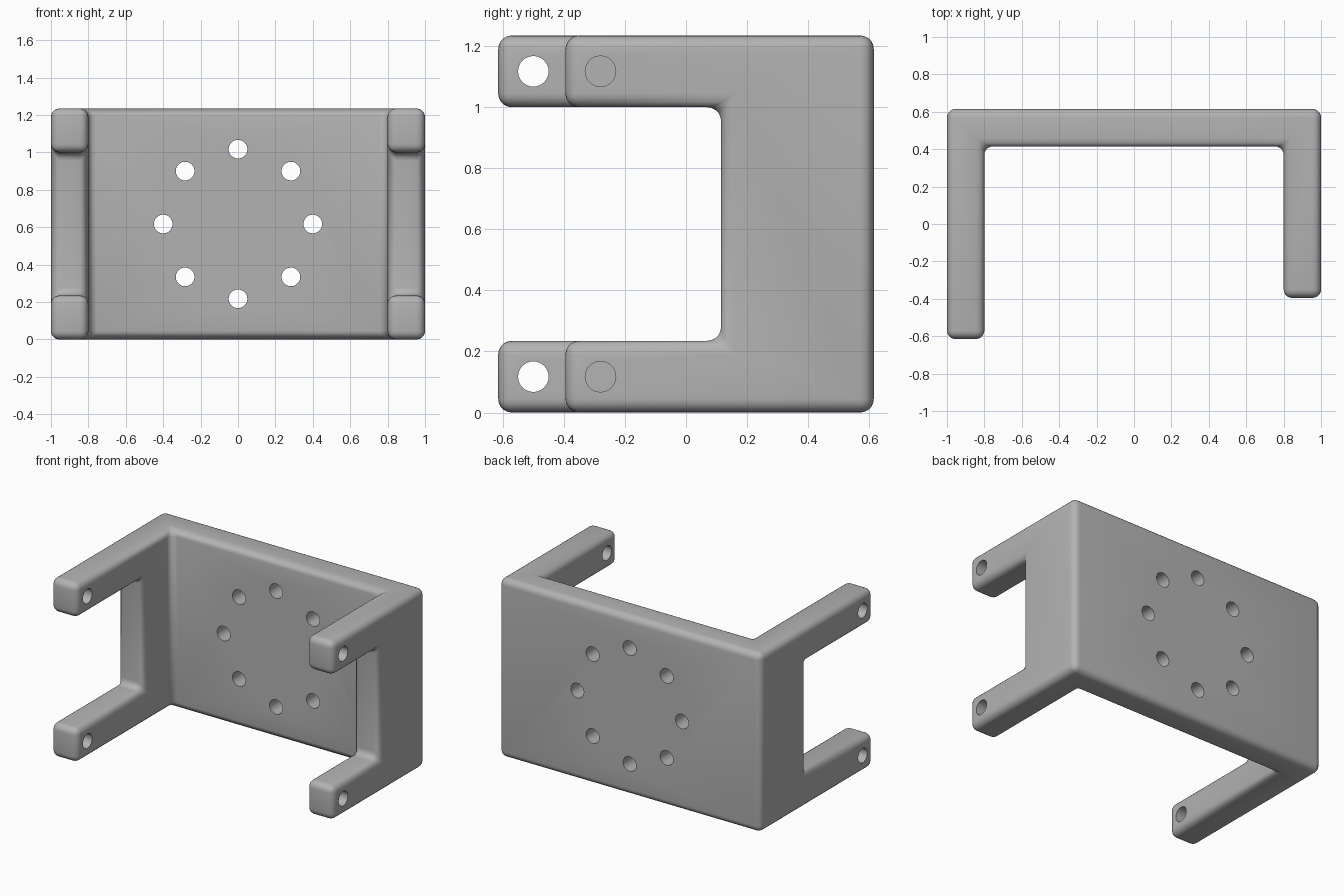
import bpy, bmesh, math
from mathutils import Matrix, Vector

cube = bpy.data.objects.get("Cube")
if cube:
    bpy.data.objects.remove(cube)

HEIGHT = 1.235
BACK = 0.615       # outer face of the back plate
WALL = 0.2         # plate thickness
LONG, SHORT = -0.615, -0.395   # front ends of the two arm pairs
ARM = 0.235        # arm height

grey = bpy.data.materials.new("satin_grey")
grey.use_nodes = True
colour = (0.45, 0.45, 0.45, 1)
grey.diffuse_color = colour
grey.node_tree.nodes["Principled BSDF"].inputs["Base Color"].default_value = colour


def make_object(name, bm):
    bmesh.ops.recalc_face_normals(bm, faces=bm.faces)
    mesh = bpy.data.meshes.new(name)
    bm.to_mesh(mesh)
    bm.free()
    mesh.materials.append(grey)
    obj = bpy.data.objects.new(name, mesh)
    bpy.context.collection.objects.link(obj)
    return obj


def hide(obj):
    obj.hide_render = True
    obj.hide_set(True)
    obj.display_type = 'WIRE'


def subtract(target, cutter):
    mod = target.modifiers.new("cut_" + cutter.name, 'BOOLEAN')
    mod.operation = 'DIFFERENCE'
    mod.solver = 'EXACT'
    mod.object = cutter
    hide(cutter)


# U-shaped bracket: back plate with two unequal side plates
inner = 1 - WALL
outline = [(-1, LONG), (-inner, LONG), (-inner, BACK - WALL), (inner, BACK - WALL),
           (inner, SHORT), (1, SHORT), (1, BACK), (-1, BACK)]
bm = bmesh.new()
base = bm.faces.new([bm.verts.new((x, y, 0)) for x, y in outline])
top = bmesh.ops.extrude_face_region(bm, geom=[base])
bmesh.ops.translate(bm, vec=(0, 0, HEIGHT),
                    verts=[v for v in top["geom"] if isinstance(v, bmesh.types.BMVert)])
bracket = make_object("mounting_bracket", bm)

# Window through both side plates, leaving an upper and a lower arm
bm = bmesh.new()
front, rear = -1, 0.115
bmesh.ops.create_cube(bm, size=1, matrix=Matrix.LocRotScale(
    Vector((0, (front + rear) / 2, HEIGHT / 2)), None,
    Vector((3, rear - front, HEIGHT - 2 * ARM))))
subtract(bracket, make_object("side_window_cutter", bm))

# Rounded edges, inside and outside
bevel = bracket.modifiers.new("rounded_edges", 'BEVEL')
bevel.width = 0.045
bevel.segments = 5
bevel.limit_method = 'ANGLE'
bevel.angle_limit = math.radians(40)

# Round holes: a ring in the back plate and one at the end of each arm
bm = bmesh.new()


def drill(location, axis, length):
    turn = Matrix.Rotation(math.pi / 2, 4, axis)
    bmesh.ops.create_cone(bm, cap_ends=True, segments=32, radius1=0.05, radius2=0.05,
                          depth=length, matrix=Matrix.Translation(location) @ turn)


for i in range(8):
    a = i * math.tau / 8
    drill((0.4 * math.cos(a), BACK - WALL / 2, HEIGHT / 2 + 0.4 * math.sin(a)), 'X', 0.5)
for x, end in ((-0.9, LONG), (0.9, SHORT)):
    for z in (ARM / 2, HEIGHT - ARM / 2):
        drill((x, end + 0.115, z), 'Y', 0.5)
subtract(bracket, make_object("hole_cutter", bm))

# Bake the modifiers, then shade smooth with crisp hole rims
bpy.ops.object.select_all(action='DESELECT')
bpy.context.view_layer.objects.active = bracket
bracket.select_set(True)
for mod in list(bracket.modifiers):
    bpy.ops.object.modifier_apply(modifier=mod.name)
for name in ("side_window_cutter", "hole_cutter"):
    bpy.data.objects.remove(bpy.data.objects[name])
bpy.ops.object.shade_smooth_by_angle(angle=math.radians(35))
